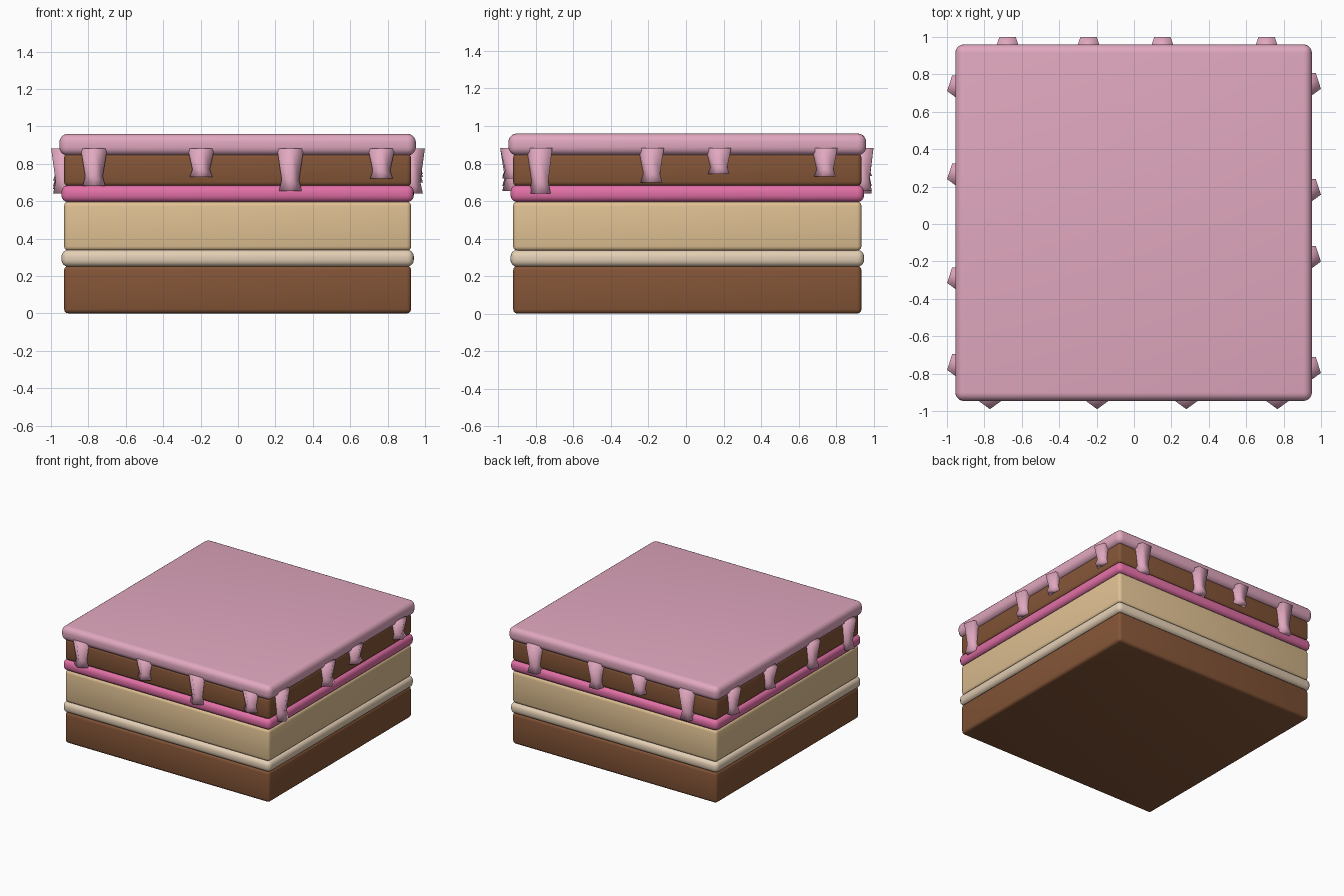
import bpy
import math

old = bpy.data.objects.get("Cube")
if old:
    bpy.data.objects.remove(old)


def material(name, rgb):
    m = bpy.data.materials.new(name)
    m.use_nodes = True
    m.diffuse_color = (*rgb, 1)
    m.node_tree.nodes["Principled BSDF"].inputs["Base Color"].default_value = (*rgb, 1)
    return m


chocolate = material("chocolate brown", (0.23, 0.09, 0.038))
vanilla = material("vanilla sponge", (0.74, 0.53, 0.29))
cream = material("pale cream", (0.77, 0.62, 0.46))
jam = material("raspberry pink", (0.76, 0.16, 0.38))
icing = material("soft pink icing", (0.75, 0.39, 0.52))

CENTRE_Y = 0.007


def layer(name, half, bottom, top, bevel, segments, mat):
    """Square slab with rounded edges."""
    bpy.ops.mesh.primitive_cube_add(size=1, location=(-0.002, CENTRE_Y, (bottom + top) / 2))
    ob = bpy.context.object
    ob.name = name
    ob.scale = (2 * half, 2 * half, top - bottom)
    bpy.ops.object.transform_apply(location=False, rotation=False, scale=True)
    mod = ob.modifiers.new("rounded edges", 'BEVEL')
    mod.width = bevel
    mod.segments = segments
    ob.data.materials.append(mat)
    bpy.ops.object.shade_smooth()


# Stacked cake and filling layers
layer("bottom_cake", 0.928, 0.0, 0.255, 0.024, 3, chocolate)
layer("cream_filling", 0.942, 0.25, 0.34, 0.036, 4, cream)
layer("middle_cake", 0.928, 0.335, 0.598, 0.024, 3, vanilla)
layer("jam_filling", 0.942, 0.595, 0.685, 0.036, 4, jam)
layer("top_cake", 0.928, 0.68, 0.855, 0.024, 3, chocolate)
layer("icing_top", 0.953, 0.844, 0.96, 0.045, 5, icing)


def drip(name, x, y, bottom):
    """Five-sided drip that narrows to a neck and flares at its foot."""
    top = 0.882
    neck = top - 0.74 * (top - bottom)
    rings = [(top, 0.075), (neck, 0.049), (bottom, 0.064)]
    verts, faces = [], []
    for z, r in rings:
        for k in range(5):
            a = math.radians(72 * k - 90)
            verts.append((r * math.cos(a), r * math.sin(a), z))
    for i in range(2):
        for k in range(5):
            n = (k + 1) % 5
            faces.append((5 * i + k, 5 * i + 5 + k, 5 * i + 5 + n, 5 * i + n))
    faces += [tuple(range(5)), tuple(range(14, 9, -1))]
    mesh = bpy.data.meshes.new(name)
    mesh.from_pydata(verts, [], faces)
    mesh.materials.append(icing)
    mesh.shade_smooth()
    ob = bpy.data.objects.new(name, mesh)
    ob.location = (x, y, 0)
    bpy.context.collection.objects.link(ob)


# Icing drips: position along the side and height of the foot
front = [(-0.77, 0.68), (-0.197, 0.73), (0.28, 0.655), (0.767, 0.72)]
back = [(-0.676, 0.64), (-0.243, 0.735), (0.152, 0.68), (0.709, 0.655)]
plus_x = [(-0.773, 0.64), (-0.178, 0.70), (0.18, 0.745), (0.746, 0.73)]
minus_x = [(-0.757, 0.64), (-0.292, 0.665), (0.263, 0.71), (0.734, 0.68)]

for i in range(4):
    drip(f"front_drip_{i + 1}", front[i][0], -0.915, front[i][1])
    drip(f"back_drip_{i + 1}", back[i][0], 0.938, back[i][1])
    drip(f"left_drip_{i + 1}", 0.928, plus_x[i][0], plus_x[i][1])
    drip(f"right_drip_{i + 1}", -0.928, minus_x[i][0], minus_x[i][1])
